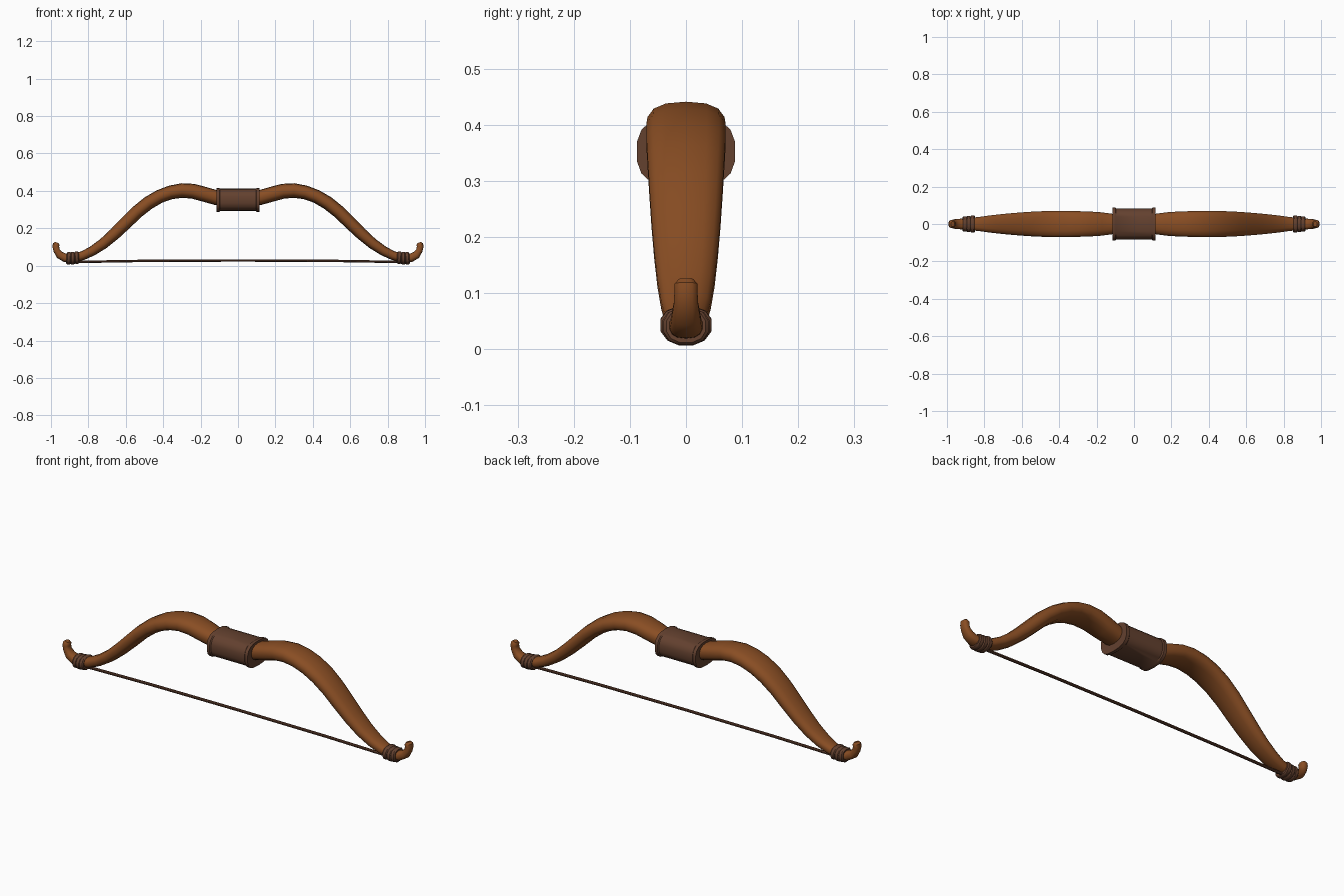
import bpy, bmesh, math
from mathutils import Vector

cube = bpy.data.objects.get("Cube")
if cube:
    bpy.data.objects.remove(cube, do_unlink=True)


def make_material(name, colour):
    mat = bpy.data.materials.new(name)
    mat.use_nodes = True
    mat.diffuse_color = (*colour, 1)
    mat.node_tree.nodes["Principled BSDF"].inputs["Base Color"].default_value = (*colour, 1)
    return mat


wood = make_material("warm brown wood", (0.25, 0.075, 0.017))
leather = make_material("dark leather", (0.125, 0.052, 0.028))
cord = make_material("bowstring cord", (0.11, 0.045, 0.025))


def loft(name, stations, mat, sides=14, power=2.5, mirror=False, caps=True):
    """Skin rounded sections (x, z, half thickness, half width) along a path in the XZ plane."""
    bm = bmesh.new()
    pts = [Vector((s[0], 0, s[1])) for s in stations]
    rings = []
    for i, (x, z, thick, wide) in enumerate(stations):
        along = (pts[min(i + 1, len(pts) - 1)] - pts[max(i - 1, 0)]).normalized()
        normal = Vector((-along.z, 0, along.x))
        ring = []
        for k in range(sides):
            a = math.tau * (k + 0.5) / sides
            c, s = math.cos(a), math.sin(a)
            u = math.copysign(abs(c) ** (2 / power), c) * wide
            v = math.copysign(abs(s) ** (2 / power), s) * thick
            ring.append(bm.verts.new(pts[i] + normal * v + Vector((0, u, 0))))
        rings.append(ring)
    for a, b in zip(rings, rings[1:]):
        for k in range(sides):
            n = (k + 1) % sides
            bm.faces.new((a[k], a[n], b[n], b[k]))
    if caps:
        bm.faces.new(rings[-1])
        if not mirror:
            bm.faces.new(rings[0])
    bmesh.ops.recalc_face_normals(bm, faces=bm.faces)
    mesh = bpy.data.meshes.new(name)
    bm.to_mesh(mesh)
    bm.free()
    obj = bpy.data.objects.new(name, mesh)
    bpy.context.collection.objects.link(obj)
    mesh.materials.append(mat)
    if mirror:
        mod = obj.modifiers.new("mirror", 'MIRROR')
        mod.use_clip = True
    bpy.ops.object.select_all(action='DESELECT')
    obj.select_set(True)
    bpy.context.view_layer.objects.active = obj
    bpy.ops.object.shade_smooth_by_angle(angle=math.radians(40))
    return obj


# Recurved wooden limbs, one half mirrored across the grip
loft("bow_limbs", [
    (0.0, 0.355, 0.04, 0.05), (0.12, 0.365, 0.04, 0.056), (0.18, 0.382, 0.04, 0.064),
    (0.24, 0.398, 0.04, 0.068), (0.30, 0.402, 0.039, 0.07), (0.36, 0.392, 0.037, 0.072),
    (0.42, 0.37, 0.036, 0.072), (0.48, 0.335, 0.036, 0.07), (0.54, 0.287, 0.035, 0.067),
    (0.60, 0.228, 0.034, 0.063), (0.66, 0.17, 0.032, 0.058), (0.72, 0.118, 0.029, 0.052),
    (0.78, 0.078, 0.026, 0.045), (0.83, 0.054, 0.024, 0.038), (0.88, 0.041, 0.024, 0.033),
    (0.925, 0.042, 0.023, 0.029), (0.954, 0.058, 0.021, 0.026), (0.97, 0.082, 0.017, 0.022),
    (0.974, 0.102, 0.018, 0.021), (0.972, 0.115, 0.018, 0.021), (0.969, 0.124, 0.010, 0.013),
], wood, mirror=True)

# Leather grip with slightly raised hems
loft("grip_wrap", [
    (-0.116, 0.352, 0.052, 0.07), (-0.116, 0.352, 0.064, 0.088), (-0.10, 0.352, 0.064, 0.088),
    (-0.095, 0.352, 0.060, 0.083), (0.095, 0.352, 0.060, 0.083), (0.10, 0.352, 0.064, 0.088),
    (0.116, 0.352, 0.064, 0.088), (0.116, 0.352, 0.052, 0.07),
], leather, sides=18, power=2.8)

# Tip bindings: overlapping leather bands holding the string
for label, sign in (("left", 1), ("right", -1)):
    for i, (x, z, tilt) in enumerate([(0.862, 0.043, -0.08), (0.884, 0.040, 0.0), (0.905, 0.040, 0.08)]):
        half = 0.012
        wide = 0.047 - 0.003 * i
        loft(f"{label}_tip_binding_{i + 1}", [
            (sign * (x - half), z - tilt * half, 0.030, wide - 0.005),
            (sign * (x - half * 0.6), z - tilt * half * 0.6, 0.034, wide),
            (sign * (x + half * 0.6), z + tilt * half * 0.6, 0.034, wide),
            (sign * (x + half), z + tilt * half, 0.030, wide - 0.005),
        ], leather, sides=12, power=2.3)

# Bowstring, stretched between the bindings
loft("bowstring", [
    (-0.87, 0.02, 0.007, 0.008), (-0.5, 0.026, 0.007, 0.008), (0, 0.028, 0.007, 0.008),
    (0.5, 0.026, 0.007, 0.008), (0.87, 0.02, 0.007, 0.008),
], cord, sides=8, power=2)
